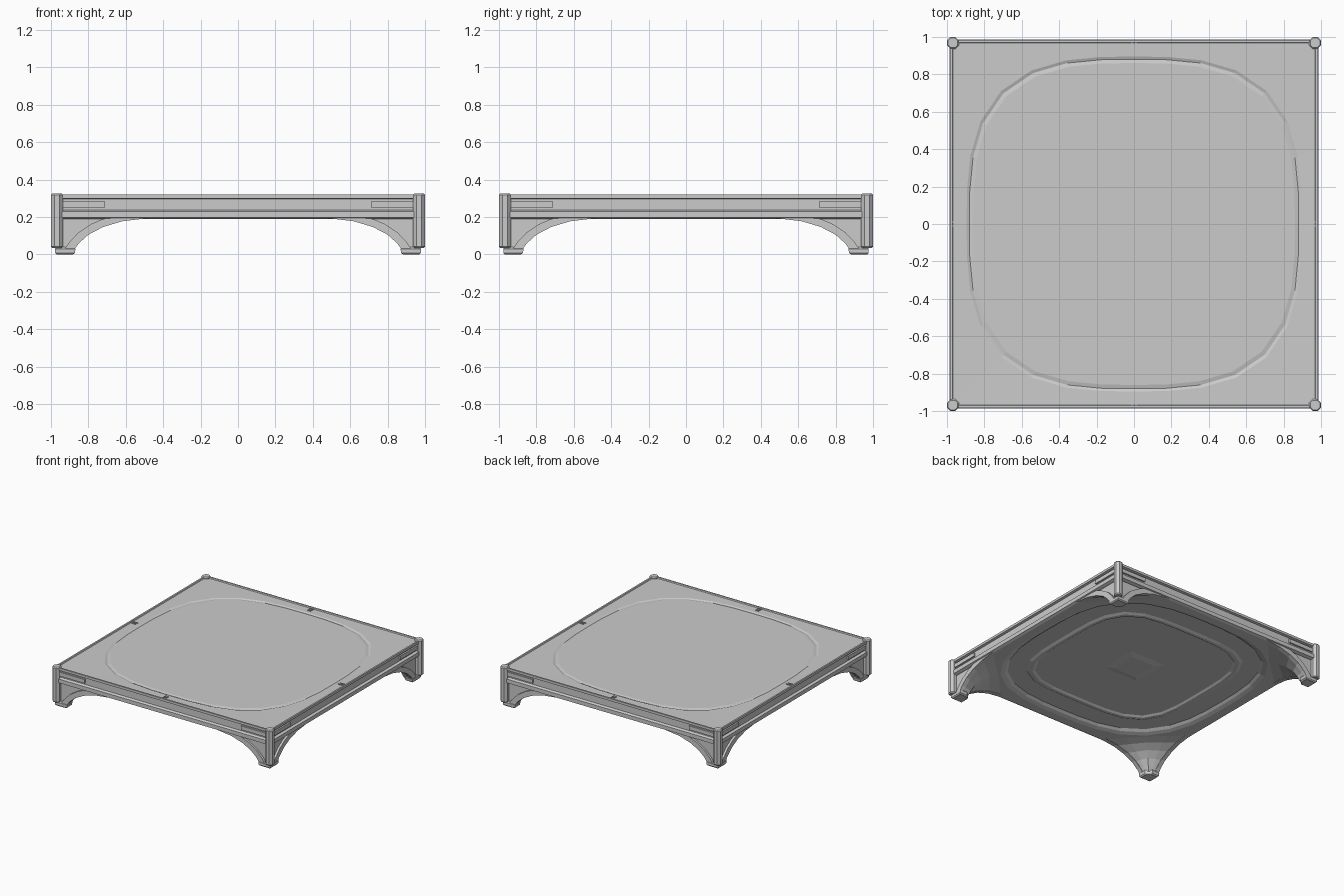
import bpy, bmesh
from math import cos, sin, pi
from mathutils import Matrix, Vector

if "Cube" in bpy.data.objects:
    bpy.data.objects.remove(bpy.data.objects["Cube"])

QUARTERS = [Matrix.Rotation(i * pi / 2, 4, 'Z') for i in range(4)]
FLIP = Matrix.Scale(-1, 4, (1, 0, 0))
SIDES_MIRRORED = QUARTERS + [q @ FLIP for q in QUARTERS]


def loft(name, rings, places=None):
    """Skin a stack of equal-count rings, cap both ends, repeat at each matrix."""
    bm = bmesh.new()
    for m in places or [Matrix.Identity(4)]:
        vs = [[bm.verts.new(m @ Vector(p)) for p in r] for r in rings]
        n = len(rings[0])
        for a, b in zip(vs, vs[1:]):
            for i in range(n):
                j = (i + 1) % n
                bm.faces.new((a[i], a[j], b[j], b[i]))
        bm.faces.new(vs[0][::-1])
        bm.faces.new(vs[-1])
    bmesh.ops.recalc_face_normals(bm, faces=bm.faces)
    mesh = bpy.data.meshes.new(name)
    bm.to_mesh(mesh)
    bm.free()
    ob = bpy.data.objects.new(name, mesh)
    bpy.context.collection.objects.link(ob)
    return ob


def ring(r, z, power=None, n=32):
    """Rounded-square ring; no power gives a true square."""
    pts = []
    for k in range(n):
        c, s = cos(2 * pi * k / n), sin(2 * pi * k / n)
        a, b = abs(c), abs(s)
        d = (a ** power + b ** power) ** (1 / power) if power else max(a, b)
        pts.append((r * c / d, r * s / d, z))
    return pts


def box(name, x, y, z, places):
    rings = [[(x[0], y[0], h), (x[1], y[0], h), (x[1], y[1], h), (x[0], y[1], h)] for h in z]
    return loft(name, rings, places)


# Deck: underside boss and ridge, banded edge, then the shallow top inlay
loft("deck", [
    ring(.11, .205), ring(.16, .215),
    ring(.63, .215, 4), ring(.645, .205, 4), ring(.67, .205, 4), ring(.69, .215, 4),
    ring(.85, .215, 3), ring(.87, .2, 3), ring(.9, .19, 3),
    ring(.965, .19), ring(.985, .198), ring(.985, .23), ring(.965, .238),
    ring(.965, .295), ring(.983, .3), ring(.983, .32), ring(.97, .32), ring(.966, .312),
    ring(.895, .311, 3), ring(.88, .305, 3), ring(.86, .31, 3),
])

# Vaulted legs: arch profile as (half opening, height)
ARCH = [(.88, .02), (.85, .06), (.80, .105), (.72, .147), (.62, .177), (.47, .195)]
E = .957
rings = []
for a, z in ARCH:
    d = .705 + (a - .47) / .41 * .18
    m = (a + d) / 2
    rings.append([(E, E, z), (a, E, z), (m, (E + d) / 2, z), (d, d, z),
                  ((E + d) / 2, m, z), (E, a, z)])
loft("leg", rings, QUARTERS)

# Raised arch trim framing each leg panel
OUTER = [(.925, .03), (.9, .068), (.85, .12), (.78, .165), (.72, .19), (.6, .2)]
loft("arch_trim", [[(a, -.94, z), (a, -.975, z), (u, -.975, w), (u, -.94, w)]
                   for (a, z), (u, w) in zip(ARCH, OUTER)], SIDES_MIRRORED)


# Chamfered feet
def foot(o, i, z):
    return [(o, o, z), (i, o, z), (i, .91, z), (.91, i, z), (o, i, z)]


loft("foot", [foot(.97, .882, 0), foot(.977, .872, .008),
              foot(.977, .868, .03), foot(.965, .875, .04)], QUARTERS)


# Eight-sided corner posts
def post(r, z):
    return [(.968 + r * cos(pi / 8 + k * pi / 4), .968 + r * sin(pi / 8 + k * pi / 4), z)
            for k in range(8)]


loft("corner_post", [post(.028, .035), post(.0345, .042), post(.0345, .318), post(.028, .325)],
     QUARTERS)

# Bars in the side recess and paired ticks at the deck edge midpoints
box("side_bar", (.71, .94), (-.978, -.95), (.252, .284), SIDES_MIRRORED)
box("edge_tick", (.007, .014), (-.975, -.92), (.3, .318), SIDES_MIRRORED)
